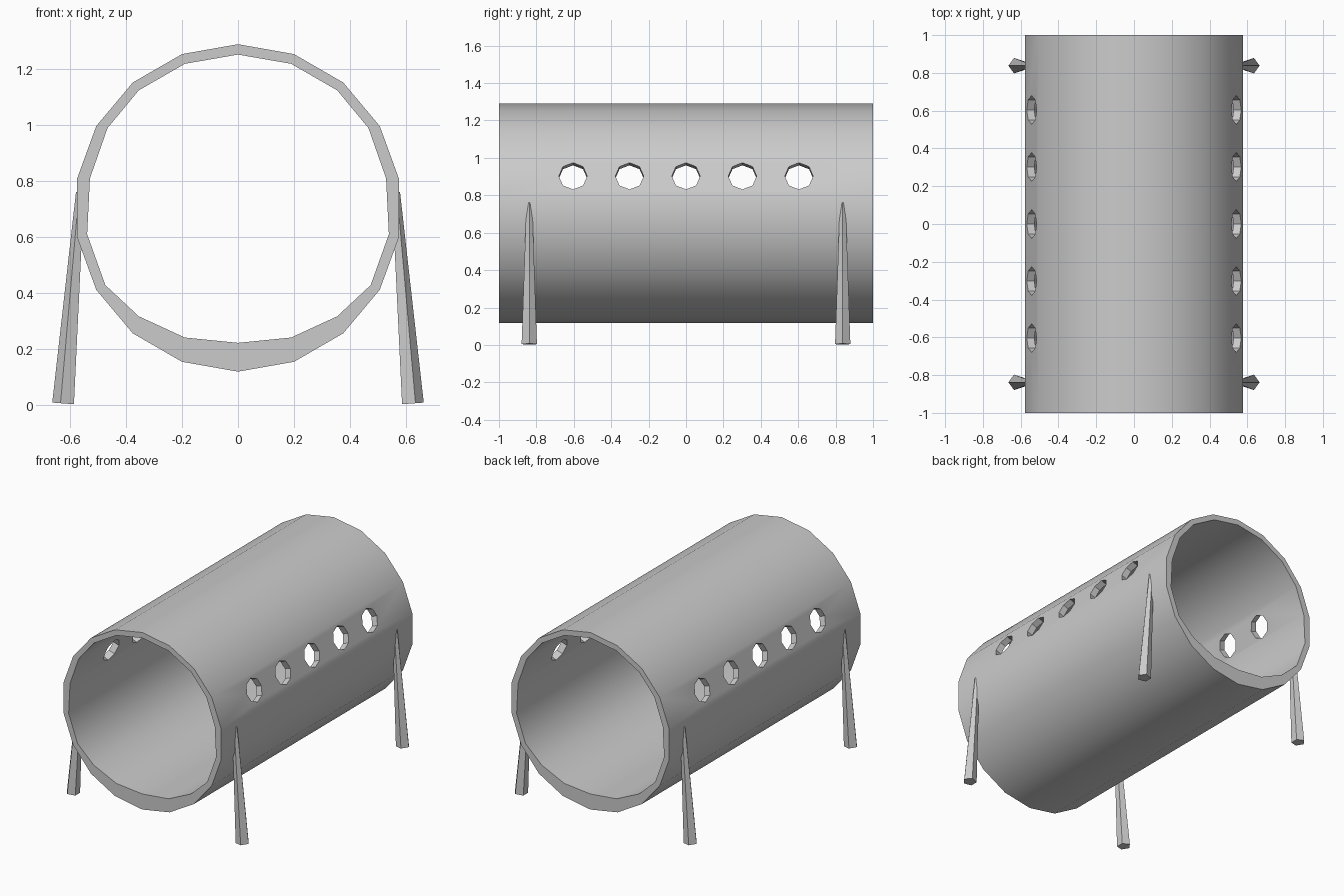
import bpy, bmesh, math
from mathutils import Vector, Matrix

if "Cube" in bpy.data.objects:
    bpy.data.objects.remove(bpy.data.objects["Cube"])


def make_object(name, bm):
    bmesh.ops.recalc_face_normals(bm, faces=bm.faces[:])
    mesh = bpy.data.meshes.new(name)
    bm.to_mesh(mesh)
    bm.free()
    obj = bpy.data.objects.new(name, mesh)
    bpy.context.collection.objects.link(obj)
    return obj


def add_prism(bm, sides, a, b, ra, rb, first_dir):
    """Tapered prism from a to b, with one corner pointing along first_dir."""
    axis = (b - a).normalized()
    u = (first_dir - axis * first_dir.dot(axis)).normalized()
    v = axis.cross(u)
    rings = []
    for c, r in ((a, ra), (b, rb)):
        rings.append([bm.verts.new(c + r * (u * math.cos(t) + v * math.sin(t)))
                      for t in (2 * math.pi * i / sides for i in range(sides))])
    for i in range(sides):
        j = (i + 1) % sides
        bm.faces.new((rings[0][i], rings[0][j], rings[1][j], rings[1][i]))
    bm.faces.new(rings[0][::-1])
    bm.faces.new(rings[1])


# Tube: regular 18-sided outside, inside with a thickened floor
SIDES, CENTRE_Z, RADIUS = 18, 0.704, 0.586
outer = [(RADIUS * math.sin(math.radians(20 * i)),
          CENTRE_Z + RADIUS * math.cos(math.radians(20 * i))) for i in range(SIDES)]
half = [(0, 1.253), (0.19, 1.22), (0.355, 1.125), (0.467, 0.99), (0.53, 0.81),
        (0.54, 0.61), (0.475, 0.428), (0.355, 0.316), (0.19, 0.24), (0, 0.221)]
inner = half + [(-x, z) for x, z in half[-2:0:-1]]

bm = bmesh.new()
rings = [[bm.verts.new((x, y, z)) for x, z in profile]
         for profile, y in ((outer, -1), (outer, 1), (inner, 1), (inner, -1))]
for k in range(4):
    p, q = rings[k], rings[(k + 1) % 4]
    for i in range(SIDES):
        j = (i + 1) % SIDES
        bm.faces.new((p[i], p[j], q[j], q[i]))
tube = make_object("tube", bm)

# Round side windows, cut square to the sloping facets
bm = bmesh.new()
tilt = math.radians(20)
for s in (-1, 1):
    normal = Vector((s * math.cos(tilt), 0, math.sin(tilt)))
    for i in range(5):
        c = Vector((s * 0.542, -0.604 + 0.302 * i, 0.903))
        add_prism(bm, 8, c - normal * 0.12, c + normal * 0.12, 0.076, 0.076, Vector((0, 1, 0)))
cutter = make_object("window_cutter", bm)
cutter.hide_render = True

bpy.ops.object.select_all(action='DESELECT')
bpy.context.view_layer.objects.active = tube
tube.select_set(True)
mod = tube.modifiers.new("windows", 'BOOLEAN')
mod.operation = 'DIFFERENCE'
mod.solver = 'EXACT'
mod.object = cutter
bpy.ops.object.modifier_apply(modifier=mod.name)
bpy.data.objects.remove(cutter)
bpy.ops.object.shade_smooth_by_angle(angle=math.radians(40))

# Four splayed, tapered five-sided legs
for sx, side in ((-1, "left"), (1, "right")):
    for y, end in ((-0.838, "front"), (0.838, "back")):
        bm = bmesh.new()
        add_prism(bm, 5, Vector((sx * 0.622, y, 0.004)), Vector((sx * 0.564, y, 0.76)),
                  0.043, 0.016, Vector((sx, 0, 0)))
        make_object(f"{end}_{side}_leg", bm)
